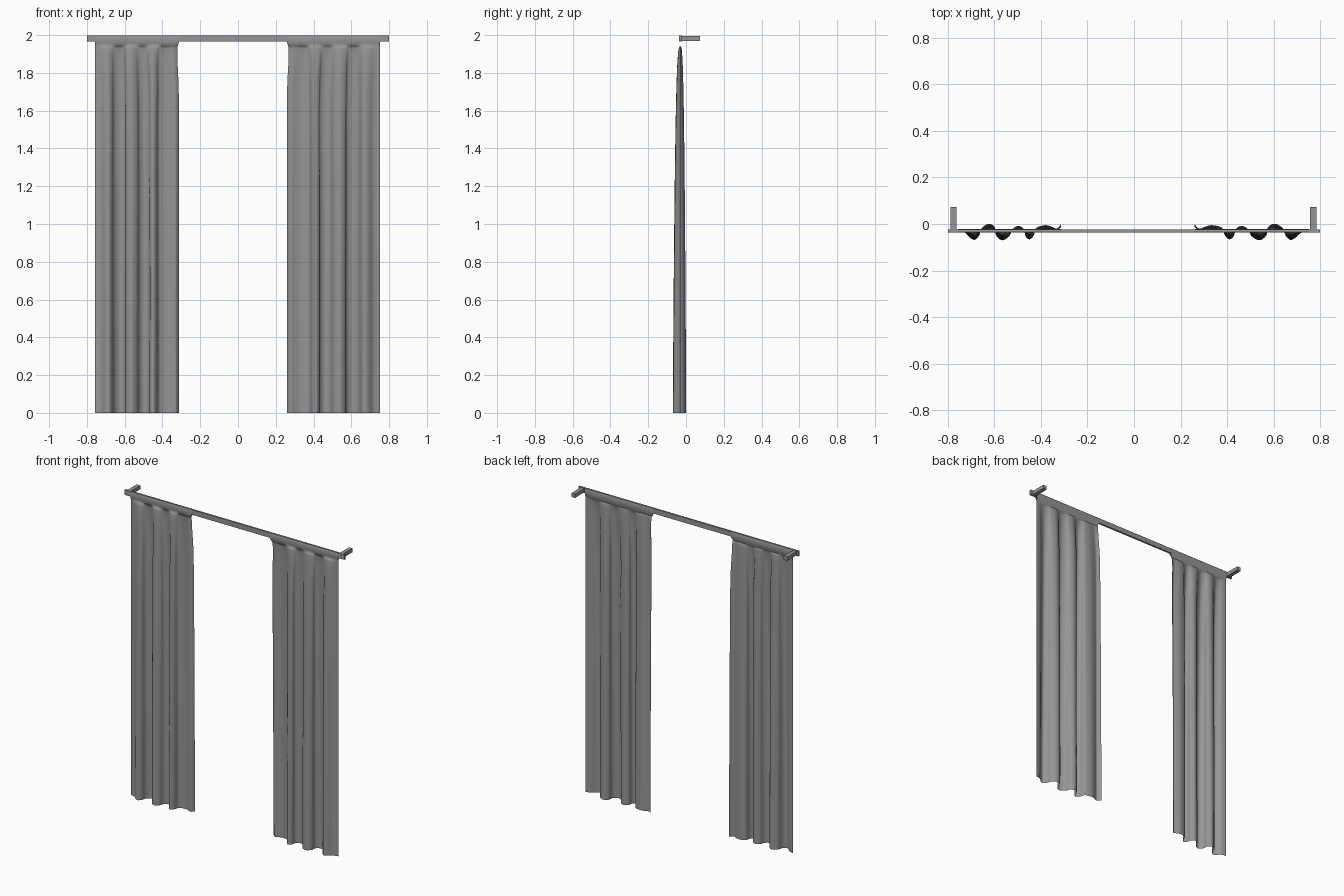
import bpy, bmesh, math
from mathutils import Vector

cube = bpy.data.objects.get("Cube")
if cube:
    bpy.data.objects.remove(cube)

grey = bpy.data.materials.new("plain_grey")
grey.use_nodes = True
GREY = (0.3, 0.3, 0.3, 1)
grey.diffuse_color = GREY
grey.node_tree.nodes["Principled BSDF"].inputs["Base Color"].default_value = GREY

RAIL_Y = -0.03
SLEEVE_Z = 1.94      # the folds start below this height


def finish(name, bm):
    mesh = bpy.data.meshes.new(name)
    bm.to_mesh(mesh)
    bm.free()
    mesh.materials.append(grey)
    obj = bpy.data.objects.new(name, mesh)
    bpy.context.collection.objects.link(obj)
    return obj


def box(name, low, high):
    low, high = Vector(low), Vector(high)
    bm = bmesh.new()
    bmesh.ops.create_cube(bm, size=1)
    for v in bm.verts:
        v.co = (low + high) / 2 + v.co * (high - low)
    return finish(name, bm)


def spline(points, steps):
    """Smooth curve through the fold points."""
    pts = [Vector(p) for p in points]
    pts = [pts[0] * 2 - pts[1]] + pts + [pts[-1] * 2 - pts[-2]]
    out = []
    for a, b, c, d in zip(pts, pts[1:], pts[2:], pts[3:]):
        for i in range(steps):
            t = i / steps
            out.append(0.5 * (2 * b + (c - a) * t + (2 * a - 5 * b + 4 * c - d) * t * t
                              + (3 * b - a - 3 * c + d) * t ** 3))
    return out + [pts[-2]]


# Cross-section of the hanging cloth: across from the outer edge, and depth
FOLDS = [(0, 0), (.07, -.008), (.12, -.03), (.165, -.038), (.205, -.02),
         (.23, .012), (.3, .031), (.36, .015), (.37, -.018), (.43, -.04),
         (.5, -.022), (.53, .008), (.59, .022), (.645, .005), (.655, -.022),
         (.695, -.036), (.735, -.018), (.76, .014), (.85, .025), (.92, .016),
         (.96, .01), (1, .03)]


def curtain(name, outer, inner):
    section = spline(FOLDS, 4)
    n = len(section) - 1
    heights = [SLEEVE_Z * (1 - (i / 32) ** 2) for i in range(33)]
    # sleeve wrapped around the rail, then the hanging rows
    sleeve = [(.0, SLEEVE_Z), (.007, 1.96), (.0075, 1.99), (.004, 1.999),
              (-.004, 1.999), (-.0075, 1.99), (-.007, 1.96)]
    rows = [(dy, z, 0) for dy, z in sleeve]
    rows += [(0, z, ((SLEEVE_Z - z) / SLEEVE_Z) ** .3) for z in heights]
    bm = bmesh.new()
    grid = []
    for dy, z, amount in rows:
        # the inner edge is drawn in a little just under the sleeve
        pinch = .018 * math.exp(-((z - 1.9) / .13) ** 2) if z < 1.96 else 0
        line = []
        for i, p in enumerate(section):
            even = i / n
            u = even + (p.x - even) * min(1, amount * 1.6)
            u *= 1 - pinch
            sway = .004 * math.sin(z * 3 + u * 9) * amount * u * (1 - u)
            line.append(bm.verts.new((outer + (inner - outer) * u + sway,
                                      RAIL_Y + dy + p.y * amount, z)))
        grid.append(line)
    for a, b in zip(grid, grid[1:]):
        for i in range(n):
            quad = (a[i], b[i], b[i + 1], a[i + 1])
            bm.faces.new(quad if inner > outer else quad[::-1])
    obj = finish(name, bm)
    for poly in obj.data.polygons:
        poly.use_smooth = True
    return obj


# Rail and wall brackets
box("rail", (-.8, RAIL_Y - .006, 1.965), (.8, RAIL_Y + .006, 1.998))
for side, x in (("left", .77), ("right", -.775)):
    box(side + "_bracket", (x - .013, RAIL_Y, 1.97), (x + .013, .073, 1.995))

# Curtains
curtain("right_curtain", -.757, -.313)
curtain("left_curtain", .752, .259)
